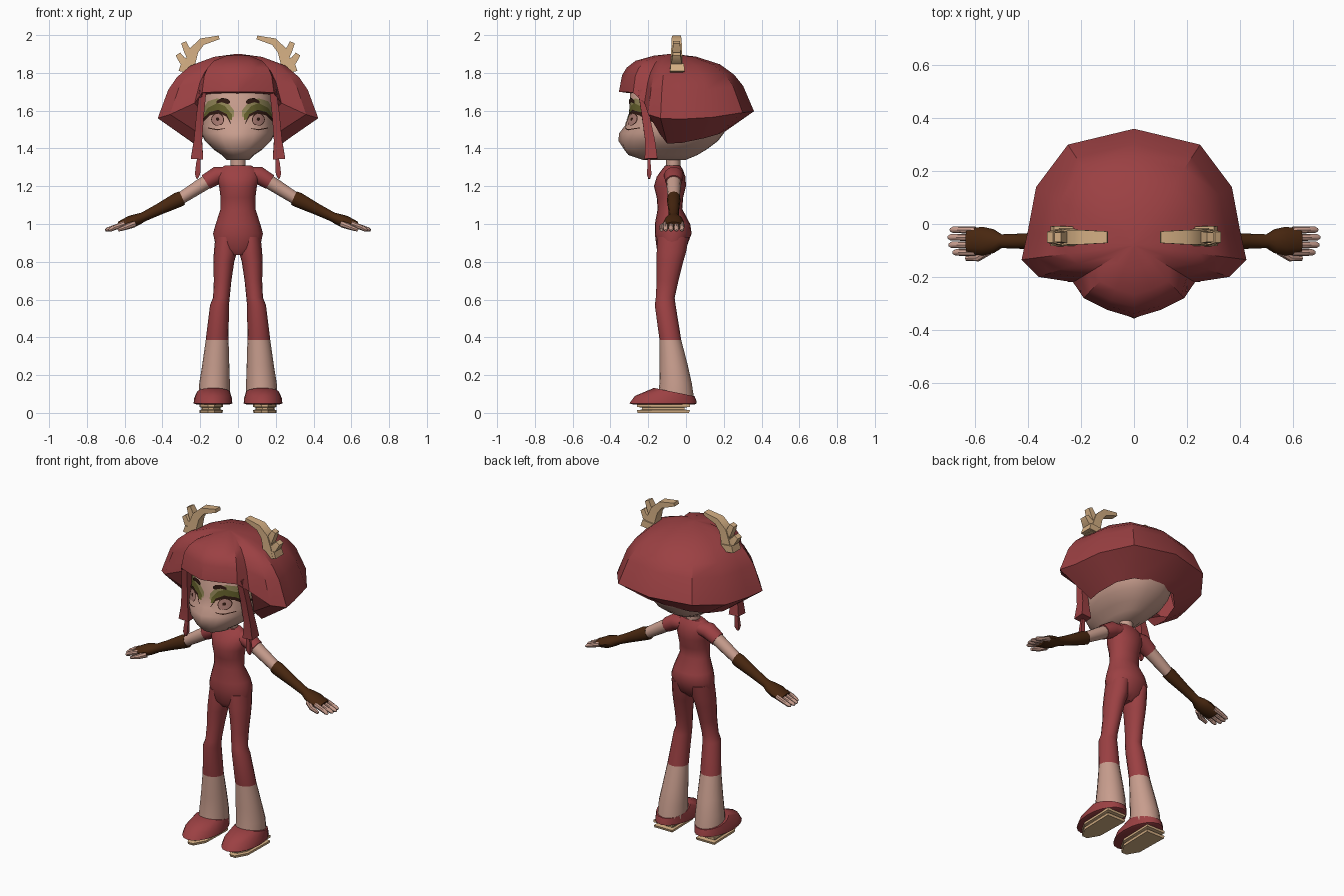
import bpy, bmesh, math
from mathutils import Vector
from mathutils.bvhtree import BVHTree


def material(name, rgb):
    m = bpy.data.materials.new(name)
    m.diffuse_color = (*rgb, 1)
    return m


RED = material("red cloth and hair", (0.33, 0.052, 0.056))
SKIN = material("skin", (0.58, 0.34, 0.27))
BROWN = material("brown glove", (0.065, 0.02, 0.005))
TAN = material("tan antler", (0.66, 0.43, 0.23))
OLIVE = material("olive lid", (0.13, 0.12, 0.025))
PALE_OLIVE = material("pale olive lid", (0.30, 0.25, 0.10))
DARK = material("dark lash", (0.03, 0.01, 0.006))
ROSE = material("rose iris", (0.40, 0.20, 0.17))


def finish(name, bm, mat, mirror=False, angle=40):
    bmesh.ops.recalc_face_normals(bm, faces=bm.faces)
    me = bpy.data.meshes.new(name)
    bm.to_mesh(me)
    bm.free()
    me.materials.append(mat)
    ob = bpy.data.objects.new(name, me)
    bpy.context.collection.objects.link(ob)
    bpy.ops.object.select_all(action='DESELECT')
    ob.select_set(True)
    bpy.context.view_layer.objects.active = ob
    bpy.ops.object.shade_smooth_by_angle(angle=math.radians(angle))
    if mirror:
        ob.modifiers.new("mirror", 'MIRROR').use_mirror_merge = False
    return ob


def loft(name, rings, mat, mirror=False, caps=(True, True), angle=40):
    bm = bmesh.new()
    vs = [[bm.verts.new(p) for p in r] for r in rings]
    n = len(rings[0])
    for a, b in zip(vs, vs[1:]):
        for i in range(n):
            j = (i + 1) % n
            bm.faces.new((a[i], a[j], b[j], b[i]))
    if caps[0]:
        bm.faces.new(vs[0])
    if caps[1]:
        bm.faces.new(vs[-1])
    return finish(name, bm, mat, mirror, angle)


def ring(z, x0, x1, y0, y1, n=16, p=1.0, tilt=0.0):
    """Horizontal rounded ring between the given x and y limits."""
    out = []
    for i in range(n):
        a = 2 * math.pi * i / n
        c, s = math.cos(a), math.sin(a)
        c = math.copysign(abs(c) ** p, c)
        s = math.copysign(abs(s) ** p, s)
        out.append(Vector(((x0 + x1) / 2 + c * (x1 - x0) / 2,
                           (y0 + y1) / 2 + s * (y1 - y0) / 2, z + tilt * s)))
    return out


def tube(name, path, mat, n=12, mirror=True):
    """Tube along points (x, y, z, half width in y, half thickness)."""
    pts = [Vector(p[:3]) for p in path]
    rings = []
    for i, p in enumerate(pts):
        t = (pts[min(i + 1, len(pts) - 1)] - pts[max(i - 1, 0)]).normalized()
        up = t.cross(Vector((0, 1, 0))).normalized()
        side = up.cross(t)
        k, off = (math.sqrt(2), math.pi / 4) if n == 4 else (1, 0)
        rings.append([p + side * (k * path[i][3] * math.cos(off + 2 * math.pi * j / n))
                      + up * (k * path[i][4] * math.sin(off + 2 * math.pi * j / n))
                      for j in range(n)])
    return loft(name, rings, mat, mirror)


# Torso and neck
torso = [(.835, .05, -.13, -.04), (.87, .115, -.155, 0), (.95, .132, -.165, .03),
         (1.0, .118, -.165, .022), (1.08, .092, -.15, -.02), (1.14, .092, -.155, -.015),
         (1.2, .10, -.17, 0), (1.25, .115, -.155, -.003), (1.285, .105, -.13, -.015),
         (1.31, .07, -.11, -.03)]
loft("torso", [ring(z, -x, x, a, b, 20) for z, x, a, b in torso], RED)
loft("neck", [ring(z, -.04, .04, -.105, -.03, 12) for z in (1.28, 1.38)], SKIN)

# Legs: red thigh and knee, pale flared lower leg
thigh = [(.93, .01, .12, -.15, .015), (.85, .006, .128, -.155, 0), (.8, .02, .13, -.155, -.015),
         (.7, .035, .128, -.155, -.04), (.61, .044, .132, -.16, -.06),
         (.57, .048, .148, -.165, -.055), (.385, .05, .171, -.14, -.025)]
shin = [thigh[-1], (.25, .046, .19, -.14, .01), (.16, .043, .205, -.14, .03),
        (.08, .043, .208, -.15, .042)]
loft("upper_leg", [ring(*r) for r in thigh], RED, True)
loft("lower_leg", [ring(*r) for r in shin], SKIN, True)

# Shoes with tan blades
loft("shoe", [ring(.045, .045, .22, -.28, .045, 20), ring(.05, .03, .235, -.30, .057, 20),
              ring(.078, .032, .232, -.27, .054, 20, 1, -.012),
              ring(.11, .042, .218, -.17, .046, 20, 1, -.022)], RED, True)
plan = [(.085, -.19), (.125, -.26), (.16, -.26), (.20, -.19), (.205, .02), (.08, .02)]


def blade_layer(z, k):
    return [Vector((.1425 + (x - .1425) * k, -.12 + (y + .12) * k, z)) for x, y in plan]


loft("blade", [blade_layer(z, k) for z, k in
               ((0, .97), (.014, 1), (.018, .8), (.028, .8), (.032, 1), (.047, 1))],
     TAN, True, angle=20)

# Arms, gloves and fingers
Y = -.065
tube("sleeve", [(.06, Y, 1.262, .05, .04), (.11, Y, 1.258, .052, .047),
                (.17, Y, 1.222, .044, .042)], RED)
tube("upper_arm", [(.13, Y, 1.245, .04, .038), (.21, Y, 1.195, .037, .036),
                   (.32, Y, 1.125, .031, .031)], SKIN)
tube("glove", [(.295, Y, 1.138, .034, .038), (.32, Y, 1.127, .036, .04),
               (.42, Y, 1.077, .029, .03), (.50, Y, 1.038, .026, .025),
               (.53, Y, 1.025, .045, .03), (.57, Y, 1.01, .054, .034),
               (.63, Y, .99, .049, .022)], BROWN)
for i in range(4):
    y = -.022 - .0285 * i
    reach = (.695, .703, .70, .685)[i]
    tube(f"finger_{i + 1}", [(.60, y, 1.0, .013, .015), (.65, y, .983, .013, .014),
                             (reach - .01, y, .970, .012, .011), (reach, y, .966, .006, .005)],
         SKIN, 8)
tube("thumb", [(.55, -.10, 1.0, .018, .018), (.59, -.128, .985, .014, .015),
               (.635, -.13, .968, .009, .009)], SKIN, 8)

# Head with a small nose ridge
head_rows = [(1.34, .06, -.23, 0), (1.365, .085, -.305, .06), (1.395, .13, -.328, .11),
             (1.44, .175, -.342, .17), (1.48, .195, -.338, .20), (1.52, .2, -.318, .22),
             (1.58, .2, -.302, .22), (1.7, .19, -.295, .2), (1.78, .14, -.25, .15)]
rings = [ring(z, -x, x, a, b, 32, .84) for z, x, a, b in head_rows]
for row, bump in ((3, .016), (4, .016), (5, .006)):
    rings[row][24].y -= bump
head = loft("head", rings, SKIN, angle=60)
bvh = BVHTree.FromPolygons([v.co for v in head.data.vertices],
                           [tuple(p.vertices) for p in head.data.polygons])


# Painted face details laid on the head
def decal(name, cols, mat, lift, steps=4, rows=3):
    fine = [tuple(u + (v - u) * k / steps for u, v in zip(a, b))
            for a, b in zip(cols, cols[1:]) for k in range(steps)] + [cols[-1]]
    bm = bmesh.new()
    grid = []
    for x, lo, hi in fine:
        col = []
        for r in range(rows + 1):
            z = lo + (hi - lo) * r / rows
            hit = bvh.ray_cast(Vector((x, -1, z)), Vector((0, 1, 0)))[0]
            col.append(bm.verts.new((x, (hit.y if hit else -.15) - lift, z)))
        grid.append(col)
    for a, b in zip(grid, grid[1:]):
        for r in range(rows):
            bm.faces.new((a[r], b[r], b[r + 1], a[r + 1]))
    finish(name, bm, mat, True)


def disc(name, x, z, r, mat, lift):
    cols = [(x - r * math.cos(math.pi * i / 10), z - r * math.sin(math.pi * i / 10) - 1e-4,
             z + r * math.sin(math.pi * i / 10) + 1e-4) for i in range(11)]
    decal(name, cols, mat, lift, 1)


decal("outer_eye_shadow", [(.02, 1.57, 1.60), (.06, 1.55, 1.65), (.11, 1.55, 1.665),
                           (.16, 1.54, 1.65), (.19, 1.54, 1.60)], PALE_OLIVE, .002)
decal("inner_eye_shadow", [(.032, 1.55, 1.58), (.07, 1.56, 1.625), (.11, 1.56, 1.64),
                           (.16, 1.55, 1.615), (.185, 1.55, 1.57)], OLIVE, .0035)
decal("eyeball", [(.043, 1.525, 1.535), (.065, 1.508, 1.575), (.105, 1.50, 1.595),
                  (.15, 1.502, 1.58), (.185, 1.53, 1.55)], SKIN, .005)
disc("iris_edge", .108, 1.553, .034, DARK, .006)
disc("iris", .108, 1.553, .030, ROSE, .007)
disc("pupil", .108, 1.555, .009, DARK, .008)
decal("upper_lash", [(.038, 1.528, 1.535), (.06, 1.568, 1.582), (.105, 1.588, 1.605),
                     (.15, 1.574, 1.592), (.185, 1.54, 1.56), (.197, 1.545, 1.555)], DARK, .0085, 4, 1)
decal("lower_lash", [(.07, 1.504, 1.507), (.11, 1.496, 1.502), (.16, 1.506, 1.511)],
      DARK, .007, 4, 1)
decal("eyebrow", [(.042, 1.64, 1.65), (.055, 1.635, 1.662), (.085, 1.645, 1.668),
                  (.113, 1.638, 1.652)], DARK, .008)

# Hair cap: half outlines from forehead to nape, mirrored
rim = [(0, -.355, 1.70), (.10, -.325, 1.70), (.19, -.28, 1.695), (.23, -.22, 1.64),
       (.36, -.20, 1.58), (.425, -.135, 1.56), (.402, -.03, 1.555), (.37, .14, 1.565),
       (.25, .30, 1.59), (0, .36, 1.597)]
under = [(0, -.28, 1.69), (.10, -.26, 1.69), (.18, -.18, 1.685), (.195, -.15, 1.60),
         (.205, -.14, 1.48), (.23, -.10, 1.425), (.24, -.02, 1.43), (.21, .10, 1.455),
         (.14, .17, 1.475), (0, .20, 1.485)]


def whole(half):
    return [Vector(p) for p in half] + [Vector((-x, y, z)) for x, y, z in half[-2:0:-1]]


def dome(side, front, rise):
    return whole([((front if i < 3 else side) * x, -.08 + (front if i < 3 else side) * (y + .08),
                   z + (1.9 - z) * rise) for i, (x, y, z) in enumerate(rim)])


loft("hair", [whole(under), whole(rim), dome(.87, .94, .44), dome(.76, .85, .64),
              dome(.59, .68, .82), dome(.3, .33, .955), dome(.03, .03, 1)],
     RED, caps=(False, True), angle=32)

# Side locks with hanging tips
tube("side_lock", [(.185, -.235, 1.71, .02, .018), (.20, -.215, 1.58, .02, .02),
                   (.212, -.19, 1.44, .026, .022), (.217, -.185, 1.345, .034, .033)], RED, 4)
tube("lock_tip", [(.205, -.195, 1.36, .008, .008), (.21, -.195, 1.32, .008, .012),
                  (.214, -.195, 1.265, .012, .014), (.217, -.195, 1.24, .005, .005)], RED, 4)

# Antlers: curved beam, two tines and a base
A = -.05
tube("antler_beam", [(.26, A, 1.80, .035, .035), (.252, A, 1.86, .032, .028),
                     (.232, A, 1.92, .028, .024), (.19, A, 1.965, .027, .019),
                     (.10, A, 1.988, .022, .010)], TAN, 4)
tube("antler_upper_tine", [(.245, A, 1.87, .024, .02), (.27, A, 1.92, .022, .018),
                           (.288, A, 1.962, .018, .014)], TAN, 4)
tube("antler_lower_tine", [(.25, A, 1.85, .03, .024), (.295, A, 1.865, .028, .02),
                           (.318, A, 1.90, .02, .014)], TAN, 4)
tube("antler_base", [(.27, -.046, 1.805, .038, .045), (.266, -.046, 1.845, .036, .036)], TAN, 4)
